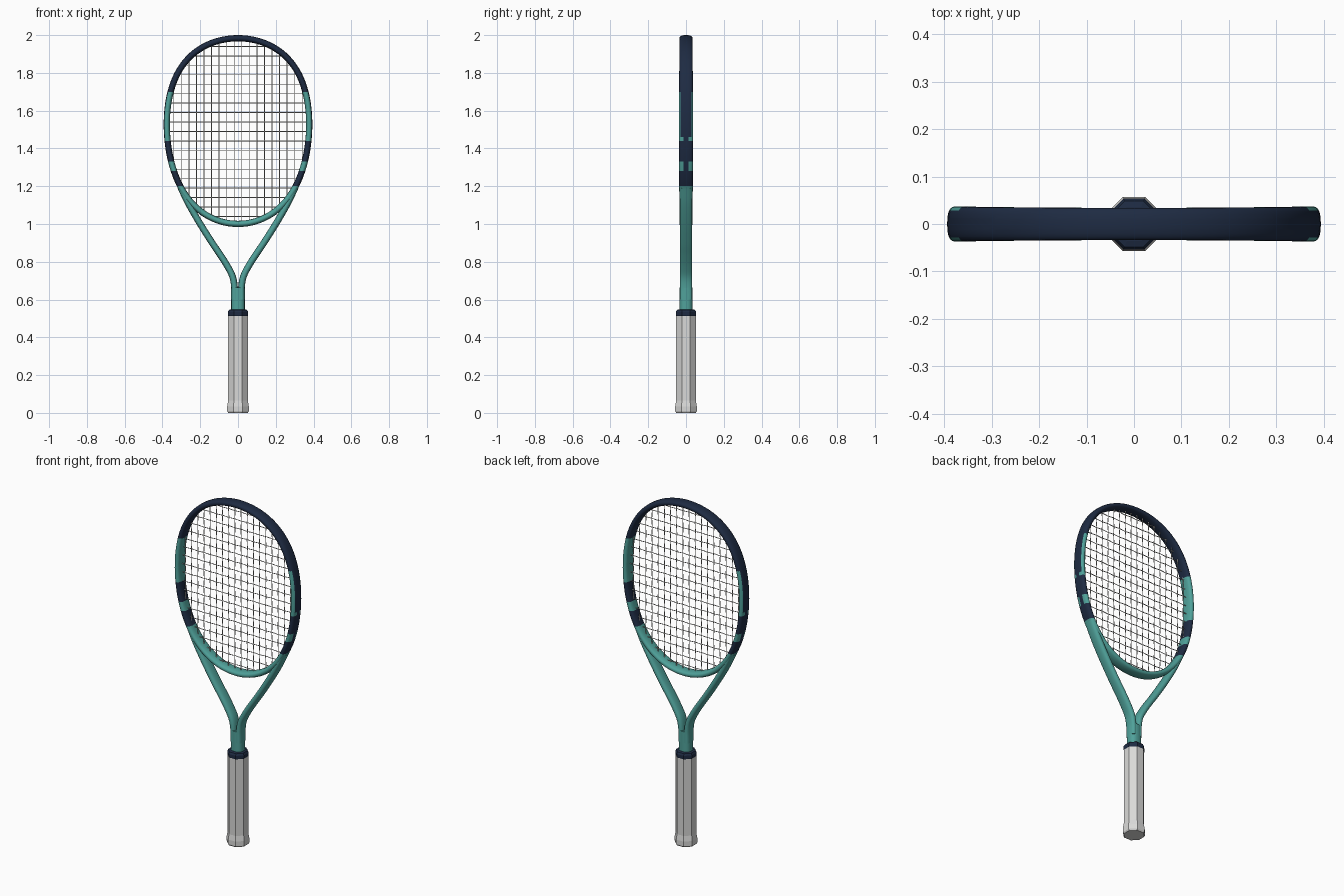
import bpy, bmesh
from math import sin, cos, pi, copysign
from mathutils import Vector

cube = bpy.data.objects.get("Cube")
if cube:
    bpy.data.objects.remove(cube, do_unlink=True)


def material(name, rgb):
    m = bpy.data.materials.new(name)
    m.use_nodes = True
    m.diffuse_color = (*rgb, 1)
    m.node_tree.nodes["Principled BSDF"].inputs["Base Color"].default_value = (*rgb, 1)
    return m


NAVY = material("navy", (0.013, 0.024, 0.055))
TEAL = material("teal", (0.08, 0.36, 0.325))
GRIP = material("light_grey", (0.7, 0.7, 0.69))
STRING = material("pale_string", (0.64, 0.63, 0.61))
Y = Vector((0, 1, 0))


def finish(bm, name, mats, smooth=True):
    bmesh.ops.recalc_face_normals(bm, faces=bm.faces)
    mesh = bpy.data.meshes.new(name)
    bm.to_mesh(mesh)
    bm.free()
    for m in mats:
        mesh.materials.append(m)
    ob = bpy.data.objects.new(name, mesh)
    bpy.context.collection.objects.link(ob)
    if smooth:
        bpy.ops.object.select_all(action='DESELECT')
        ob.select_set(True)
        bpy.context.view_layer.objects.active = ob
        bpy.ops.object.shade_smooth_by_angle(angle=0.7)


def sweep(bm, path, size, sides=20, power=0.8, closed=False):
    """Sweep a rounded section along a path; size(i) gives half width and half depth."""
    n, rings = len(path), []
    for i, p in enumerate(path):
        a = path[i - 1] if closed or i else p
        b = path[(i + 1) % n] if closed or i < n - 1 else p
        out = (b - a).cross(Y).normalized()
        w, d = size(i)
        ring = []
        for k in range(sides):
            c, s = cos(2 * pi * k / sides), sin(2 * pi * k / sides)
            ring.append(bm.verts.new(p + out * w * copysign(abs(c) ** power, c)
                                     + Y * d * copysign(abs(s) ** power, s)))
        rings.append(ring)
    for i in range(n if closed else n - 1):
        r, q = rings[i], rings[(i + 1) % n]
        for k in range(sides):
            j = (k + 1) % sides
            bm.faces.new((r[k], r[j], q[j], q[k]))
    if not closed:
        bm.faces.new(rings[0])
        bm.faces.new(rings[-1])


def spline(points, steps=8):
    """Smooth path through points given as (x, z)."""
    p = [Vector((x, 0, z)) for x, z in points]
    p = [2 * p[0] - p[1]] + p + [2 * p[-1] - p[-2]]
    path = []
    for a, b, c, d in zip(p, p[1:], p[2:], p[3:]):
        for k in range(steps):
            t = k / steps
            path.append(0.5 * (2 * b + (c - a) * t + (2 * a - 5 * b + 4 * c - d) * t ** 2
                               + (3 * b - a - 3 * c + d) * t ** 3))
    return path + [p[-2]]


# Hoop: full-shouldered oval frame with painted bands
HX, HZ, MID = 0.388, 0.4915, 1.492
N = 112
oval = []
for i in range(N):
    t = 2 * pi * i / N
    oval.append(Vector((HX * (sin(t) + 0.03 * sin(3 * t)) * (1 + 0.055 * cos(t)), 0,
                        MID + HZ * cos(t))))
bm = bmesh.new()
sweep(bm, oval, lambda i: (0.0165, 0.034 + 0.003 * sin(2 * pi * i / N) ** 2), 24, closed=True)
cuts = [(Vector((0, 0, z)), Vector((0, 0, 1))) for z in (1.2, 1.28, 1.33, 1.44, 1.46, 1.7)]
cuts += [(Vector((0, y, 0)), Y) for y in (-0.028, -0.012, 0.012, 0.028)]
for co, no in cuts:
    bmesh.ops.bisect_plane(bm, geom=bm.verts[:] + bm.edges[:] + bm.faces[:],
                           plane_co=co, plane_no=no, dist=1e-5)
bmesh.ops.recalc_face_normals(bm, faces=bm.faces)
for f in bm.faces:
    c = f.calc_center_median()
    outer = f.normal.dot(Vector((c.x / HX ** 2, 0, (c.z - MID) / HZ ** 2))) > 0
    teal = c.z < 1.2
    if 1.28 < c.z < 1.33 or 1.44 < c.z < 1.46:
        teal = not (outer and abs(c.y) < 0.012)
    elif 1.46 < c.z < 1.7:
        teal = not (outer and abs(c.y) < 0.028)
    f.material_index = int(teal)
finish(bm, "hoop", [NAVY, TEAL])

# Throat arms: mirrored pair curving into the shaft
ARM = [(0.018, 0.6), (0.019, 0.67), (0.03, 0.725), (0.058, 0.78), (0.096, 0.84),
       (0.14, 0.905), (0.206, 1.01), (0.263, 1.11), (0.304, 1.195)]
for side, label in ((1, "left"), (-1, "right")):
    bm = bmesh.new()
    sweep(bm, spline([(side * x, z) for x, z in ARM]), lambda i: (0.0175, 0.033))
    finish(bm, label + "_throat_arm", [TEAL])

# Shaft
bm = bmesh.new()
sweep(bm, spline([(0, 0.52), (0, 0.665)], 2), lambda i: (0.036, 0.034), 28)
finish(bm, "shaft", [TEAL])


def octagon_stack(name, levels, mat):
    """Eight-sided column from (flat-to-centre radius, height) levels."""
    bm = bmesh.new()
    rings = []
    for r, z in levels:
        r /= cos(pi / 8)
        rings.append([bm.verts.new((r * cos(pi * (k + 0.5) / 4), r * sin(pi * (k + 0.5) / 4), z))
                      for k in range(8)])
    for a, b in zip(rings, rings[1:]):
        for k in range(8):
            bm.faces.new((a[k], a[(k + 1) % 8], b[(k + 1) % 8], b[k]))
    bm.faces.new(rings[0])
    bm.faces.new(rings[-1])
    finish(bm, name, [mat], smooth=False)


# Handle with flared butt, and collar
octagon_stack("grip", [(0.052, 0), (0.057, 0.008), (0.057, 0.035), (0.052, 0.065), (0.052, 0.518)], GRIP)
octagon_stack("collar", [(0.05, 0.51), (0.0535, 0.517), (0.0535, 0.535), (0.048, 0.545), (0.036, 0.548)], NAVY)


# Woven string bed
def span(axis, value):
    """Lowest and highest crossing of the oval with a line at value on axis."""
    hits = []
    for a, b in zip(oval, oval[1:] + oval[:1]):
        if (a[axis] - value) * (b[axis] - value) < 0:
            hits.append(a.lerp(b, (value - a[axis]) / (b[axis] - a[axis]))[2 - axis])
    return min(hits), max(hits)


def string_set(name, axis, fixed, stops, weave, radius=0.002):
    """Parallel strings at fixed positions, passing over and under at the stops."""
    bm = bmesh.new()
    for i, v in enumerate(fixed):
        lo, hi = span(axis, v)
        route = [(lo, 0)]
        route += [(s, weave * (-1) ** (i + j)) for j, s in enumerate(stops)
                  if lo + 0.008 < s < hi - 0.008]
        route.append((hi, 0))
        path = [Vector((v, y, s) if axis == 0 else (s, y, v)) for s, y in route]
        sweep(bm, path, lambda k: (radius, radius), 8, 1)
    finish(bm, name, [STRING])


MAINS = [0.04 * (i - 8.5) for i in range(18)]
CROSSES = [1.04 + 0.05 * i for i in range(19)]
string_set("main_strings", 0, MAINS, CROSSES, 0.002)
string_set("cross_strings", 2, CROSSES, MAINS, -0.002)
